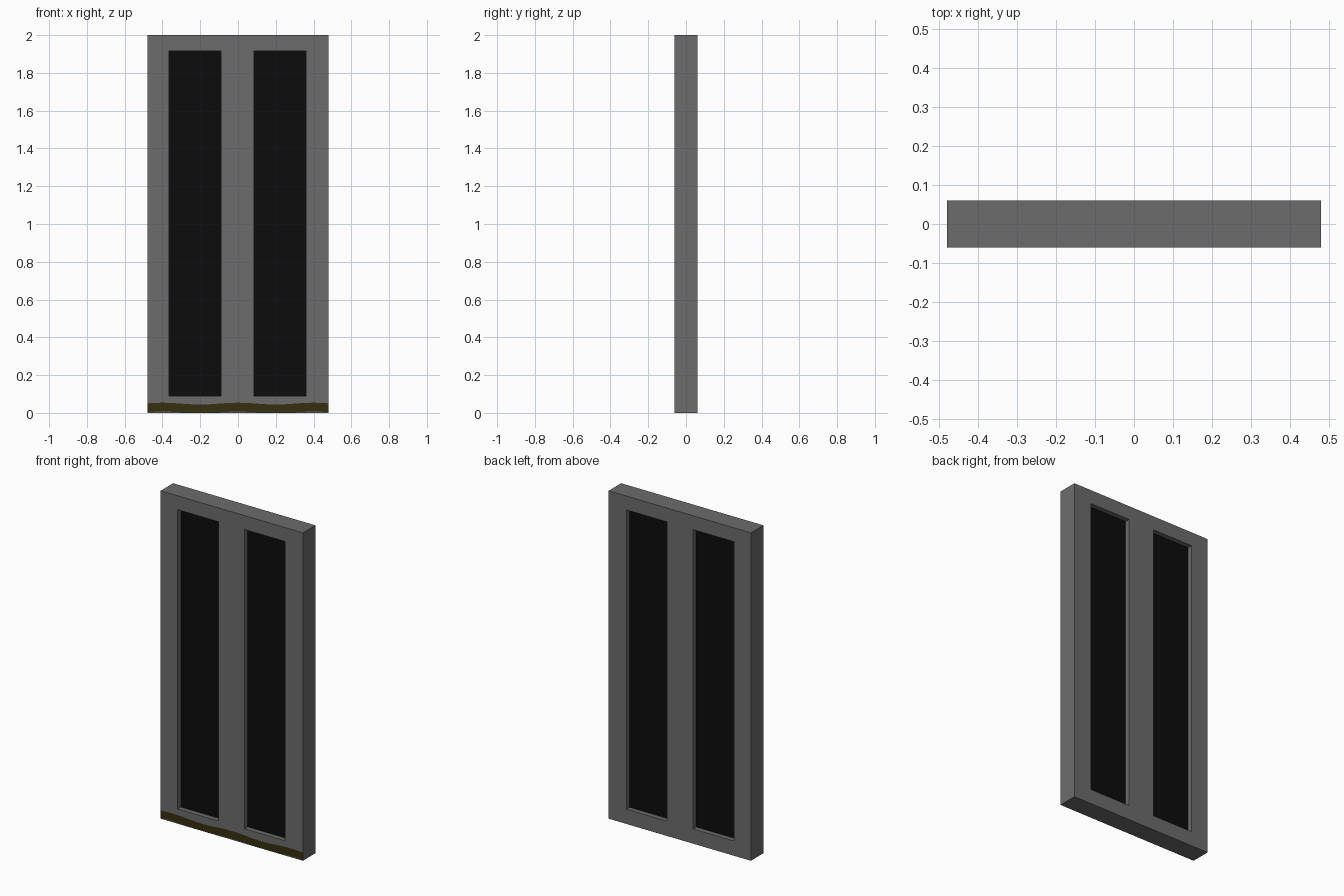
import bpy, bmesh, math

if "Cube" in bpy.data.objects:
    bpy.data.objects.remove(bpy.data.objects["Cube"])


def material(name, rgb):
    m = bpy.data.materials.new(name)
    m.diffuse_color = (*rgb, 1)
    m.use_nodes = True
    m.node_tree.nodes["Principled BSDF"].inputs["Base Color"].default_value = m.diffuse_color
    return m


grey = material("grey metal", (0.15, 0.15, 0.15))
black = material("dark panel", (0.0037, 0.0037, 0.0037))
olive = material("dark olive", (0.034, 0.029, 0.005))


def make_object(name, bm, mats):
    bmesh.ops.recalc_face_normals(bm, faces=bm.faces[:])
    me = bpy.data.meshes.new(name)
    bm.to_mesh(me)
    bm.free()
    for m in mats:
        me.materials.append(m)
    ob = bpy.data.objects.new(name, me)
    bpy.context.collection.objects.link(ob)
    return ob


W, D, H, DEPTH = 0.48, 0.06, 2.0, 0.03

# Door slab: a grid of cells extruded to full thickness
xs = [-W, -0.365, -0.09, 0.085, 0.36, W]
zs = [0, 0.09, 1.915, H]
bm = bmesh.new()
grid = [[bm.verts.new((x, -D, z)) for z in zs] for x in xs]
for i in range(len(xs) - 1):
    for j in range(len(zs) - 1):
        bm.faces.new((grid[i][j], grid[i + 1][j], grid[i + 1][j + 1], grid[i][j + 1]))
ext = bmesh.ops.extrude_face_region(bm, geom=bm.faces[:], use_keep_orig=True)
for v in ext["geom"]:
    if isinstance(v, bmesh.types.BMVert):
        v.co.y = D
bmesh.ops.recalc_face_normals(bm, faces=bm.faces[:])


# Two tall recessed panels on both the front and the back
def is_panel(f):
    c = f.calc_center_median()
    return (abs(f.normal.y) > 0.9 and zs[1] < c.z < zs[2]
            and (xs[1] < c.x < xs[2] or xs[3] < c.x < xs[4]))


for f in bmesh.ops.extrude_discrete_faces(bm, faces=[f for f in bm.faces if is_panel(f)])["faces"]:
    side = math.copysign(1, f.calc_center_median().y)
    for v in f.verts:
        v.co.y = side * (D - DEPTH)
    f.material_index = 1
make_object("door_slab", bm, [grey, black])

# Wavy strip along the front bottom edge
bm = bmesh.new()
N = 24
cols = []
for i in range(N + 1):
    x = -W + 2 * W * i / N
    wave = math.cos(2 * math.pi * x / 0.4)
    cols.append((bm.verts.new((x, -D - 0.001, max(0.001, 0.003 + 0.004 * wave))),
                 bm.verts.new((x, -D - 0.001, 0.049 + 0.005 * wave))))
for a, b in zip(cols, cols[1:]):
    bm.faces.new((a[0], b[0], b[1], a[1]))
make_object("bottom_strip", bm, [olive])
